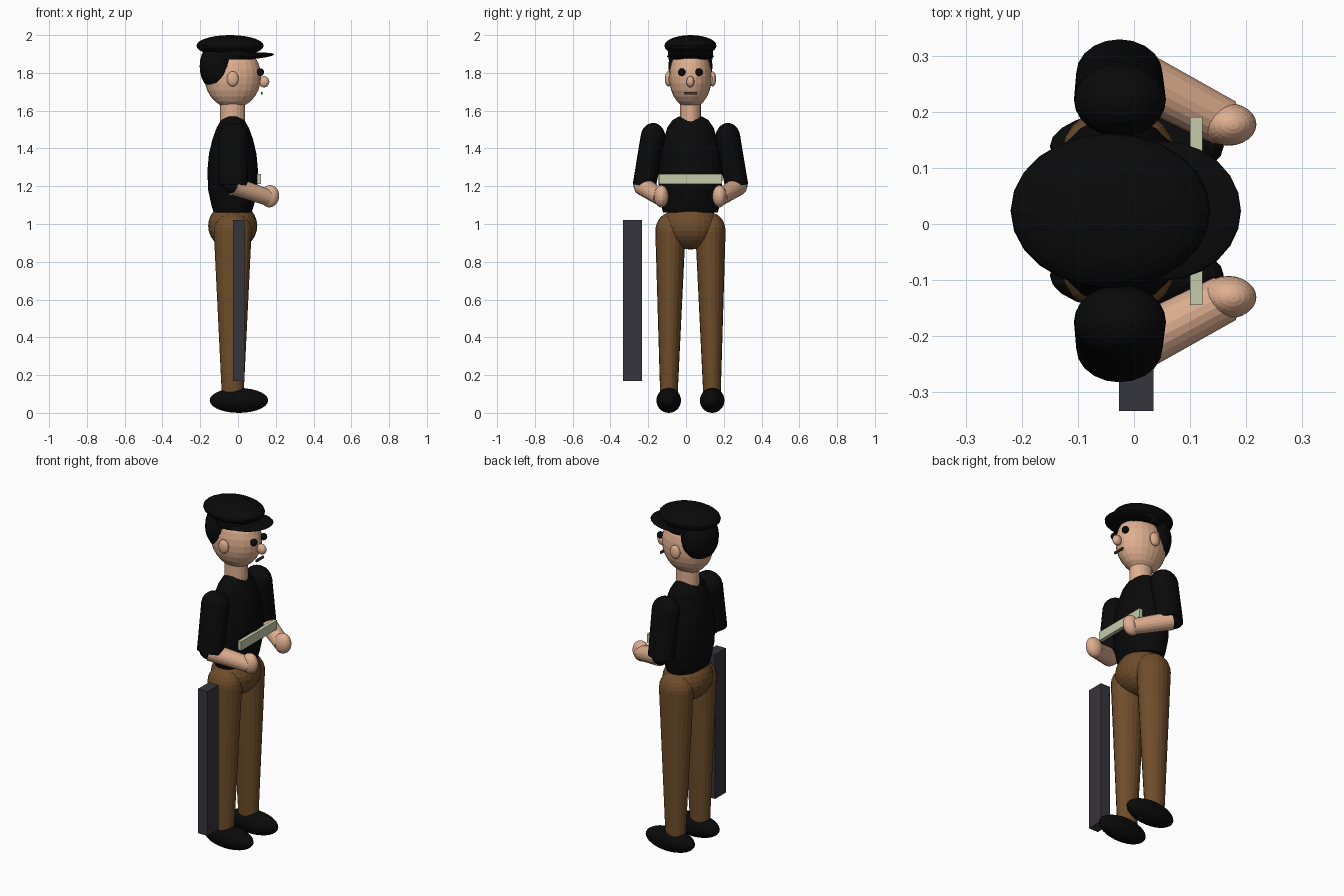
import bpy, bmesh, math
from mathutils import Matrix, Vector

if "Cube" in bpy.data.objects:
    bpy.data.objects.remove(bpy.data.objects["Cube"], do_unlink=True)

CY = 0.0235   # centre line of the figure
CX = -0.028   # vertical body axis


def material(name, rgb):
    m = bpy.data.materials.new(name)
    m.use_nodes = True
    m.diffuse_color = (*rgb, 1)
    m.node_tree.nodes["Principled BSDF"].inputs["Base Color"].default_value = (*rgb, 1)
    return m


skin = material("skin", (0.74, 0.43, 0.28))
black = material("black cloth", (0.003, 0.003, 0.003))
brown = material("brown trousers", (0.16, 0.075, 0.024))
slate = material("dark slate", (0.037, 0.035, 0.045))
pale = material("pale green", (0.56, 0.6, 0.4))
lip = material("mouth brown", (0.07, 0.035, 0.022))


def finish(bm, name, mat):
    bmesh.ops.recalc_face_normals(bm, faces=bm.faces)
    me = bpy.data.meshes.new(name)
    bm.to_mesh(me)
    bm.free()
    me.materials.append(mat)
    ob = bpy.data.objects.new(name, me)
    bpy.context.collection.objects.link(ob)
    return ob


def ellipsoid(name, centre, radii, mat, tilt=0, segs=24, rings=14):
    bm = bmesh.new()
    m = Matrix.Translation(centre) @ Matrix.Rotation(tilt, 4, 'Y') @ Matrix.Diagonal((*radii, 1))
    bmesh.ops.create_uvsphere(bm, u_segments=segs, v_segments=rings, radius=1, matrix=m)
    return finish(bm, name, mat)


def limb(name, low, high, r_low, r_high, mat, squash=1.0, segs=20):
    """Tapered tube between two points, narrowed sideways by squash."""
    low, high = Vector(low), Vector(high)
    d = high - low
    rot = Vector((0, 0, 1)).rotation_difference(d).to_matrix().to_4x4()
    m = Matrix.Translation((low + high) / 2) @ rot @ Matrix.Diagonal((1, squash, 1, 1))
    bm = bmesh.new()
    bmesh.ops.create_cone(bm, cap_ends=True, segments=segs, radius1=r_low,
                          radius2=r_high, depth=d.length, matrix=m)
    return finish(bm, name, mat)


def box(name, centre, size, mat):
    bm = bmesh.new()
    bmesh.ops.create_cube(bm, size=1, matrix=Matrix.Translation(centre) @ Matrix.Diagonal((*size, 1)))
    return finish(bm, name, mat)


def loft(name, sections, mat, segs=24):
    """Stack of elliptical rings: (z, half depth, half width)."""
    bm = bmesh.new()
    rings = []
    for z, rx, ry in sections:
        angles = [2 * math.pi * i / segs for i in range(segs)]
        rings.append([bm.verts.new((CX + rx * math.cos(a), CY + ry * math.sin(a), z)) for a in angles])
    for a, b in zip(rings, rings[1:]):
        for i in range(segs):
            j = (i + 1) % segs
            bm.faces.new((a[i], a[j], b[j], b[i]))
    bm.faces.new(rings[0])
    bm.faces.new(rings[-1])
    return finish(bm, name, mat)


# Limbs and paired features; the figure looks toward +x
for side, s in (("right", -1), ("left", 1)):
    def at(x, y, z):
        return (x, CY + s * y, z)

    # Legs and shoes
    ellipsoid(side + "_shoe", at(0.005, 0.115, 0.066), (0.155, 0.065, 0.066), black)
    limb(side + "_trouser_leg", at(CX, 0.114, 0.1), at(CX, 0.106, 0.96), 0.058, 0.1, brown, 0.8)
    ellipsoid(side + "_thigh_top", at(CX, 0.106, 0.96), (0.1, 0.08, 0.1), brown, segs=20)

    # Arms
    ellipsoid(side + "_shoulder", at(-0.025, 0.198, 1.455), (0.082, 0.066, 0.08), black)
    limb(side + "_sleeve", at(-0.026, 0.245, 1.2), at(-0.025, 0.198, 1.46), 0.077, 0.082, black, 0.8)
    ellipsoid(side + "_elbow", at(-0.028, 0.256, 1.207), (0.052, 0.046, 0.047), black)
    limb(side + "_forearm", at(-0.025, 0.254, 1.202), at(0.16, 0.158, 1.14), 0.05, 0.043, skin)
    ellipsoid(side + "_hand", at(0.168, 0.154, 1.147), (0.05, 0.038, 0.059), skin, 0.15)

    # Ears and eyes
    ellipsoid(side + "_ear", at(CX, 0.117, 1.768), (0.031, 0.019, 0.04), skin, segs=16, rings=10)
    ellipsoid(side + "_eye", at(0.119, 0.046, 1.804), (0.019, 0.02, 0.02), black, segs=16, rings=10)

# Body
ellipsoid("hips", (CX, CY, 0.99), (0.13, 0.15, 0.125), brown)
loft("shirt", [(1.06, 0.1, 0.145), (1.1, 0.113, 0.155), (1.18, 0.13, 0.167),
               (1.28, 0.134, 0.17), (1.37, 0.126, 0.16), (1.45, 0.107, 0.14),
               (1.51, 0.085, 0.123), (1.55, 0.062, 0.095), (1.57, 0.035, 0.06)], black)

# Head
limb("neck", (CX, CY, 1.52), (CX, CY, 1.66), 0.066, 0.066, skin, 0.84)
ellipsoid("head", (CX, CY, 1.78), (0.15, 0.113, 0.168), skin)
ellipsoid("hair", (-0.103, CY, 1.835), (0.1, 0.117, 0.135), black)
ellipsoid("nose", (0.138, CY, 1.753), (0.028, 0.021, 0.03), skin, segs=16, rings=10)
box("mouth", (0.126, CY, 1.692), (0.01, 0.068, 0.012), lip)

# Cap
ellipsoid("cap_crown", (-0.042, CY, 1.944), (0.178, 0.138, 0.056), black)
loft("cap_band", [(1.872, 0.115, 0.117), (1.93, 0.12, 0.12)], black)
ellipsoid("cap_brim", (0.048, CY, 1.888), (0.143, 0.125, 0.017), black, -0.07)

# Carried plate and standing case
box("held_tablet", (0.111, CY, 1.239), (0.022, 0.335, 0.053), pale)
box("standing_case", (0.004, -0.283, 0.595), (0.062, 0.1, 0.852), slate)
